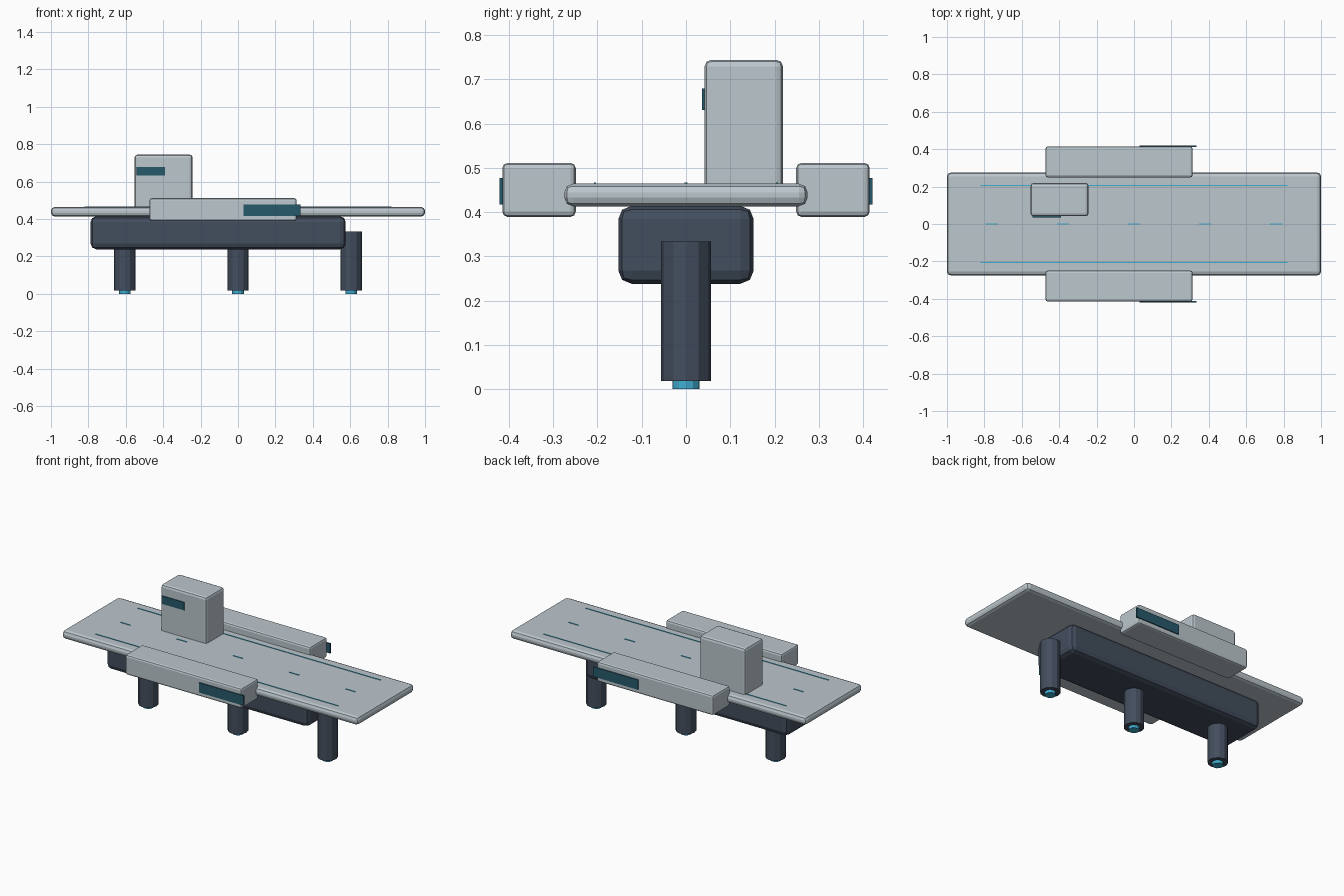
import bpy, bmesh
from mathutils import Matrix

if "Cube" in bpy.data.objects:
    bpy.data.objects.remove(bpy.data.objects["Cube"])


def material(name, r, g, b):
    m = bpy.data.materials.new(name)
    m.diffuse_color = (r, g, b, 1)
    m.use_nodes = True
    m.node_tree.nodes["Principled BSDF"].inputs["Base Color"].default_value = m.diffuse_color
    return m


LIGHT = material("pale_hull", 0.50, 0.57, 0.61)
DARK = material("dark_hull", 0.055, 0.075, 0.11)
SCREEN = material("dark_teal", 0.02, 0.10, 0.15)
GLOW = material("cyan_glow", 0.05, 0.42, 0.64)


def finish(name, bm, mat):
    bmesh.ops.recalc_face_normals(bm, faces=bm.faces)
    mesh = bpy.data.meshes.new(name)
    bm.to_mesh(mesh)
    bm.free()
    mesh.materials.append(mat)
    ob = bpy.data.objects.new(name, mesh)
    bpy.context.collection.objects.link(ob)
    return ob


def box(name, xs, ys, zs, mat, bevel=0):
    """Box from (min, max) ranges, with optional rounded edges."""
    bm = bmesh.new()
    bmesh.ops.create_cube(bm, size=1)
    for v in bm.verts:
        for i, (lo, hi) in enumerate((xs, ys, zs)):
            v.co[i] = lo if v.co[i] < 0 else hi
    if bevel:
        bmesh.ops.bevel(bm, geom=bm.edges[:], offset=bevel, segments=2,
                        profile=0.5, affect='EDGES')
    return finish(name, bm, mat)


def post(name, x, radius, z0, z1, mat):
    """Upright twelve-sided cylinder."""
    bm = bmesh.new()
    bmesh.ops.create_cone(bm, cap_ends=True, segments=12, radius1=radius,
                          radius2=radius, depth=z1 - z0,
                          matrix=Matrix.Translation((x, 0, (z0 + z1) / 2)))
    return finish(name, bm, mat)


# Flat deck and the keel body below it
box("deck", (-1, 1), (-0.275, 0.275), (0.413, 0.464), LIGHT, 0.02)
box("keel_body", (-0.788, 0.576), (-0.153, 0.153), (0.238, 0.414), DARK, 0.03)

# Side pods with window panels
for side, s in (("front", -1), ("back", 1)):
    box(f"{side}_pod", (-0.473, 0.313), sorted((s * 0.249, s * 0.415)),
        (0.389, 0.511), LIGHT, 0.012)
    box(f"{side}_pod_panel", (0.03, 0.333), sorted((s * 0.413, s * 0.421)),
        (0.417, 0.477), SCREEN)
    # Long deck guide line
    box(f"{side}_deck_line", (-0.82, 0.82),
        sorted((s * 0.203, s * 0.208)), (0.462, 0.467), GLOW)

# Control tower and its window
box("tower", (-0.553, -0.243), (0.042, 0.219), (0.44, 0.744), LIGHT, 0.015)
box("tower_window", (-0.543, -0.39), (0.036, 0.044), (0.631, 0.679), SCREEN)

# Centre line dashes
for i in range(5):
    x = (i - 2) * 0.38
    box(f"centre_dash_{i + 1}", (x - 0.033, x + 0.033), (-0.003, 0.003),
        (0.462, 0.467), GLOW)

# Thruster legs with glowing nozzles
for i in range(3):
    x = (i - 1) * 0.605
    post(f"thruster_leg_{i + 1}", x, 0.057, 0.018, 0.333, DARK)
    post(f"thruster_glow_{i + 1}", x, 0.031, 0, 0.03, GLOW)
